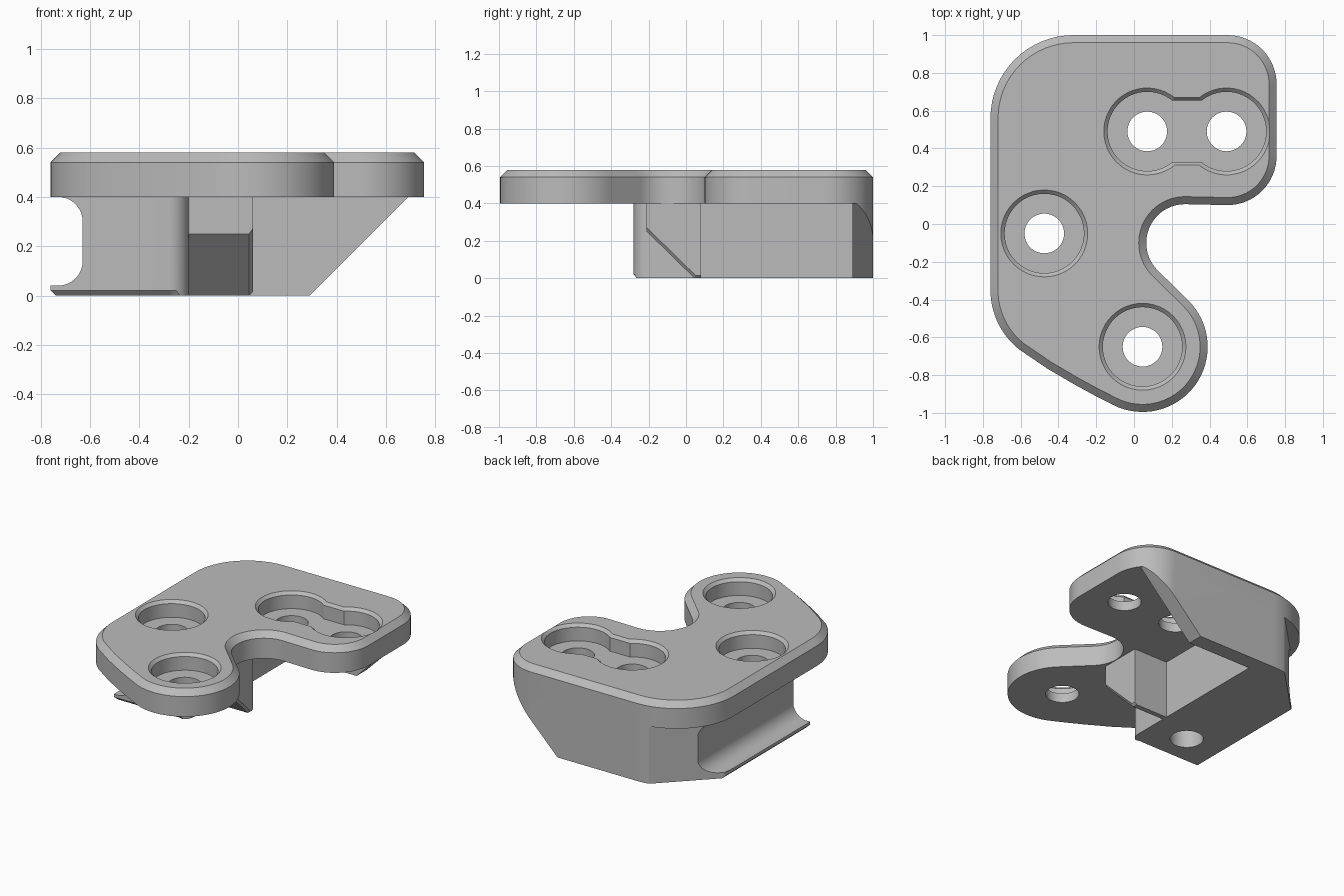
import bpy
import bmesh
from math import sin, cos, radians

if "Cube" in bpy.data.objects:
    bpy.data.objects.remove(bpy.data.objects["Cube"])

grey = bpy.data.materials.new("plain_grey")
grey.use_nodes = True
grey.diffuse_color = (0.5, 0.5, 0.5, 1)
grey.node_tree.nodes["Principled BSDF"].inputs["Base Color"].default_value = (0.5, 0.5, 0.5, 1)


def arc(cx, cy, r, a0, a1, n=16):
    angles = [radians(a0 + (a1 - a0) * i / n) for i in range(n + 1)]
    return [(cx + r * cos(a), cy + r * sin(a)) for a in angles]


def loft(name, rings, axis="z", bevel=None, width=0):
    """Solid through matching outlines; bevel picks the edges to chamfer."""
    place = {"z": lambda a, b, d: (a, b, d),
             "y": lambda a, b, d: (a, d, b),
             "x": lambda a, b, d: (d, a, b)}[axis]
    bm = bmesh.new()
    loops = [[bm.verts.new(place(a, b, d)) for a, b in pts] for pts, d in rings]
    bm.faces.new(loops[0])
    bm.faces.new(loops[-1])
    n = len(loops[0])
    for low, high in zip(loops, loops[1:]):
        for i in range(n):
            j = (i + 1) % n
            bm.faces.new((low[i], low[j], high[j], high[i]))
    bmesh.ops.recalc_face_normals(bm, faces=bm.faces)
    if bevel:
        edges = [e for e in bm.edges if bevel(e)]
        bmesh.ops.bevel(bm, geom=edges, offset=width, segments=1, affect="EDGES", profile=0.5)
    mesh = bpy.data.meshes.new(name)
    bm.to_mesh(mesh)
    bm.free()
    mesh.materials.append(grey)
    ob = bpy.data.objects.new(name, mesh)
    bpy.context.collection.objects.link(ob)
    return ob


def prism(name, pts, d0, d1, axis="z", **kw):
    return loft(name, [(pts, d0), (pts, d1)], axis, **kw)


def combine(ob, tool, operation):
    mod = ob.modifiers.new(operation.lower(), "BOOLEAN")
    mod.operation = operation
    mod.solver = "EXACT"
    mod.object = tool
    bpy.context.view_layer.objects.active = ob
    bpy.ops.object.modifier_apply(modifier=mod.name)
    bpy.data.objects.remove(tool)


# Plate with chamfered top rim
outline = (arc(0.495, 0.74, 0.26, 0, 90) + arc(-0.32, 0.56, 0.44, 90, 180)
           + arc(-0.36, -0.35, 0.40, 180, 232)
           + [(-0.46, -0.765), (-0.315, -0.85), (-0.21, -0.907)]
           + arc(0.045, -0.65, 0.345, 243, 405, 32)
           + arc(0.27, -0.10, 0.205, 225, 90, 24)
           + arc(0.495, 0.36, 0.26, 270, 360)[:-1] + [(0.755, 0.36)])
plate = prism("mounting_bracket", outline, 0.40, 0.58, width=0.04,
              bevel=lambda e: all(v.co.z > 0.57 for v in e.verts))

# Block under the left side, with a rounded front corner and cut back corner
block = prism("block", [(-0.76, -0.28)] + arc(-0.28, -0.20, 0.08, -90, 0, 8)
              + [(-0.20, 1.0), (-0.40, 1.0), (-0.76, 0.64)], 0, 0.41, width=0.02,
              bevel=lambda e: all(v.co.z < 0.01 for v in e.verts)
              and (all(v.co.y < -0.27 for v in e.verts) or all(v.co.x < -0.75 for v in e.verts)))

# Back wall with a sloping end
wall = prism("back_wall", [(-0.30, 0), (0.29, 0), (0.70, 0.41), (-0.30, 0.41)], 0.89, 1.0, "y")
combine(block, wall, "UNION")

# Gusset rib with a sloping front
rib = prism("gusset_rib", [(0.045, 0), (0.08, 0), (0.08, 0.41), (-0.21, 0.41), (-0.21, 0.25)],
            -0.25, 0.06, "x", width=0.015,
            bevel=lambda e: all(v.co.x > 0.05 and v.co.z < 0.3 for v in e.verts))
combine(block, rib, "UNION")

# Lower parts stay within the plate outline
combine(block, prism("trim", outline, -0.1, 0.5), "INTERSECT")

# Finger groove along the left side
groove = prism("groove", [(-0.9, 0.04)] + arc(-0.73, 0.14, 0.10, -90, 0)
               + arc(-0.73, 0.30, 0.10, 0, 90) + [(-0.9, 0.40)], -0.5, 1.2, "y")
combine(block, groove, "DIFFERENCE")
combine(plate, block, "UNION")


# Counterbores with chamfered rims
def bore(shape):
    tool = loft("bore", [(shape(r), z) for r, z in
                         [(0.21, 0.465), (0.21, 0.56), (0.23, 0.58), (0.25, 0.60)]])
    combine(plate, tool, "DIFFERENCE")


def circle(x, y, r):
    return arc(x, y, r, 0, 360, 48)[:-1]


holes = [(-0.475, -0.05), (0.045, -0.65), (0.07, 0.49), (0.49, 0.49)]
for x, y in holes[:2]:
    bore(lambda r: circle(x, y, r))
bore(lambda r: arc(0.07, 0.49, r, 51, 309, 36) + arc(0.49, 0.49, r, -129, 129, 36))

# Screw holes
for x, y in holes:
    combine(plate, prism("drill", circle(x, y, 0.105), -0.2, 0.8), "DIFFERENCE")

bpy.ops.object.select_all(action="DESELECT")
plate.select_set(True)
bpy.context.view_layer.objects.active = plate
bpy.ops.object.shade_smooth_by_angle(angle=radians(25))
